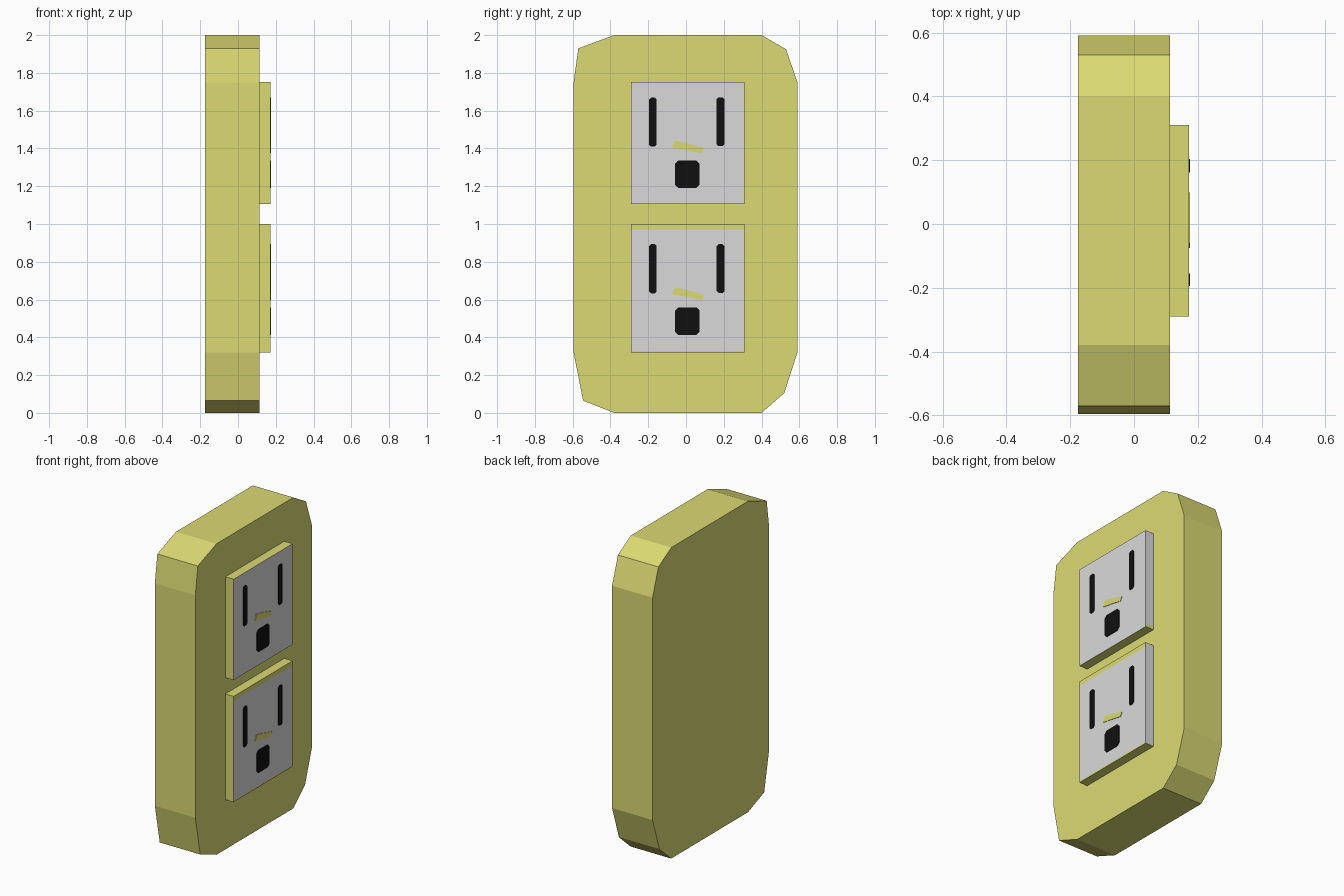
import bpy, bmesh
from mathutils import Vector

if "Cube" in bpy.data.objects:
    bpy.data.objects.remove(bpy.data.objects["Cube"])


def material(name, rgb):
    m = bpy.data.materials.new(name)
    m.diffuse_color = (*rgb, 1)
    m.use_nodes = True
    m.node_tree.nodes["Principled BSDF"].inputs["Base Color"].default_value = m.diffuse_color
    return m


YELLOW = material("pale_yellow", (0.71, 0.70, 0.172))
GREY = material("light_grey", (0.70, 0.70, 0.70))
BLACK = material("black", (0.005, 0.005, 0.005))


def prism(name, points, x0, x1, mats, cuts=(), rule=None):
    """Extrude a (y, z) outline along x, optionally cut it at heights and colour by rule."""
    bm = bmesh.new()
    face = bm.faces.new([bm.verts.new((x0, y, z)) for y, z in points])
    ext = bmesh.ops.extrude_face_region(bm, geom=[face], use_keep_orig=True)
    verts = [g for g in ext["geom"] if isinstance(g, bmesh.types.BMVert)]
    bmesh.ops.translate(bm, verts=verts, vec=(x1 - x0, 0, 0))
    for z in cuts:
        bmesh.ops.bisect_plane(bm, geom=bm.verts[:] + bm.edges[:] + bm.faces[:],
                               plane_co=Vector((0, 0, z)), plane_no=Vector((0, 0, 1)))
    bmesh.ops.recalc_face_normals(bm, faces=bm.faces[:])
    bm.normal_update()
    if rule:
        for f in bm.faces:
            f.material_index = rule(f.normal, f.calc_center_median().z)
    me = bpy.data.meshes.new(name)
    bm.to_mesh(me)
    bm.free()
    for m in mats:
        me.materials.append(m)
    ob = bpy.data.objects.new(name, me)
    bpy.context.collection.objects.link(ob)
    return ob


def chamfered(y0, y1, z0, z1, c=0.0):
    """Rectangle outline with clipped corners."""
    if c == 0:
        return [(y0, z0), (y1, z0), (y1, z1), (y0, z1)]
    return [(y0 + c, z0), (y1 - c, z0), (y1, z0 + c), (y1, z1 - c),
            (y1 - c, z1), (y0 + c, z1), (y0, z1 - c), (y0, z0 + c)]


FRONT, BOSS = 0.113, 0.172

# Wall plate with uneven clipped corners
prism("wall_plate", [(-0.38, 0), (0.40, 0), (0.52, 0.105), (0.59, 0.32), (0.59, 1.75),
                     (0.53, 1.925), (0.40, 2), (-0.38, 2), (-0.57, 1.93), (-0.595, 1.75),
                     (-0.595, 0.32), (-0.545, 0.065)], -0.175, FRONT, [YELLOW])


# Socket blocks: grey face and +y side, yellow elsewhere
def upper_rule(n, z):
    return int(n.x > 0.5 or (n.y > 0.5 and z > 1.125))


def lower_rule(n, z):
    return int((n.x > 0.5 and 0.328 < z < 0.97) or (n.y > 0.5 and z > 0.34))


prism("upper_socket", chamfered(-0.29, 0.31, 1.105, 1.753), FRONT, BOSS,
      [YELLOW, GREY], (1.125,), upper_rule)
prism("lower_socket", chamfered(-0.29, 0.31, 0.32, 1.0), FRONT, BOSS,
      [YELLOW, GREY], (0.328, 0.97), lower_rule)

# Painted slots, ground hole and mark on each socket
for label, dz in (("upper", 0), ("lower", -0.777)):
    def detail(part, pts, mat):
        prism(f"{label}_{part}", [(y, z + dz) for y, z in pts], BOSS - 0.002, BOSS + 0.003, [mat])

    detail("left_slot", chamfered(-0.195, -0.155, 1.41, 1.67, 0.01), BLACK)
    detail("right_slot", chamfered(0.162, 0.204, 1.412, 1.67, 0.01), BLACK)
    detail("ground_hole", chamfered(-0.058, 0.072, 1.19, 1.336, 0.017), BLACK)
    detail("mark", [(-0.075, 1.405), (0.01, 1.39), (0.085, 1.375), (0.098, 1.402),
                    (0.0, 1.43), (-0.06, 1.442)], YELLOW)
